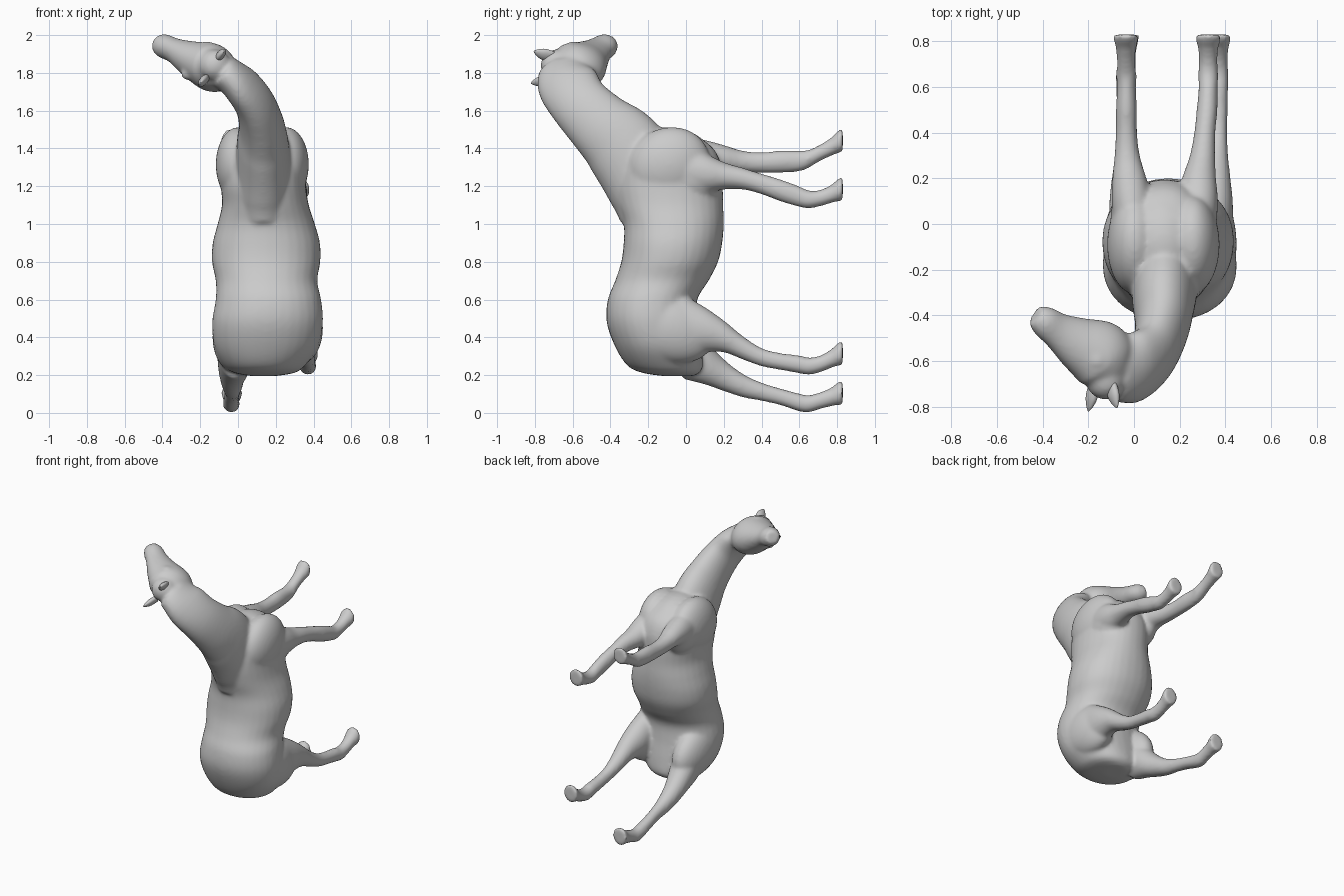
import bpy, bmesh, math
from mathutils import Vector, Matrix

X, Y, Z = Vector((1, 0, 0)), Vector((0, 1, 0)), Vector((0, 0, 1))
SIDES, STEPS = 32, 5


def catmull(rows):
    """Smoothly resample a list of equally long number rows."""
    rows = [Vector(r) for r in rows]
    out = []
    for i in range(len(rows) - 1):
        a, b = rows[max(i - 1, 0)], rows[i]
        c, d = rows[i + 1], rows[min(i + 2, len(rows) - 1)]
        for s in range(STEPS):
            t = s / STEPS
            out.append(0.5 * (2 * b + (c - a) * t + (2 * a - 5 * b + 4 * c - d) * t * t
                              + (3 * b - a - 3 * c + d) * t ** 3))
    return out + [rows[-1]]


def loft(bm, rows, side, axis=None, power=2.0):
    """Skin oval rings; each row is x, y, z, half width, half depth."""
    pts = catmull(rows)
    rings = []
    for i, p in enumerate(pts):
        c = Vector(p[:3])
        t = axis or (Vector(pts[min(i + 1, len(pts) - 1)][:3]) - Vector(pts[max(i - 1, 0)][:3])).normalized()
        depth = t.cross(side).normalized()
        wide = depth.cross(t).normalized()
        ring = []
        for k in range(SIDES):
            a = 2 * math.pi * k / SIDES
            u, v = math.cos(a), math.sin(a)
            u = math.copysign(abs(u) ** (2 / power), u)
            v = math.copysign(abs(v) ** (2 / power), v)
            ring.append(bm.verts.new(c + wide * u * p[3] + depth * v * p[4]))
        rings.append(ring)
    faces = [bm.faces.new((r[k], r[(k + 1) % SIDES], q[(k + 1) % SIDES], q[k]))
             for r, q in zip(rings, rings[1:]) for k in range(SIDES)]
    faces += [bm.faces.new(rings[0][::-1]), bm.faces.new(rings[-1])]
    bmesh.ops.recalc_face_normals(bm, faces=faces)


def blob(bm, centre, radii, tilt=0.0):
    """Muscle mass: an ellipsoid, tilted about x."""
    m = Matrix.Translation(centre) @ Matrix.Rotation(tilt, 4, 'X') @ Matrix.Diagonal((*radii, 1))
    bmesh.ops.create_uvsphere(bm, u_segments=32, v_segments=20, radius=1, matrix=m)


def finish(bm, name, voxel=None):
    me = bpy.data.meshes.new(name)
    bm.to_mesh(me)
    bm.free()
    ob = bpy.data.objects.new(name, me)
    bpy.context.collection.objects.link(ob)
    for f in me.polygons:
        f.use_smooth = True
    if voxel:
        r = ob.modifiers.new("fuse", 'REMESH')
        r.mode, r.voxel_size, r.use_smooth_shade = 'VOXEL', voxel, True
        s = ob.modifiers.new("soften", 'SMOOTH')
        s.factor, s.iterations = 0.5, 12
    return ob


bm = bmesh.new()

# torso: z, x range, y range
torso = [(.195, .07, .2, -.12, .04), (.212, -.02, .3, -.23, .07), (.25, -.075, .355, -.31, .09),
         (.35, -.125, .425, -.375, .08),
         (.48, -.137, .45, -.42, .06), (.6, -.118, .44, -.414, .06), (.7, -.118, .42, -.375, .12),
         (.8, -.138, .436, -.343, .17), (.9, -.134, .434, -.33, .192), (1.0, -.108, .407, -.33, .2),
         (1.1, -.085, .375, -.36, .197), (1.2, -.09, .36, -.38, .195), (1.3, -.085, .355, -.37, .19),
         (1.4, -.055, .325, -.34, .145), (1.48, .0, .27, -.29, .04)]
loft(bm, [((a + b) / 2, (c + d) / 2, z, (b - a) / 2, (d - c) / 2) for z, a, b, c, d in torso],
     X, Z, 2.15)

# shoulders, breast and thighs
for x in (0.002, 0.255):
    blob(bm, (x, -.09, 1.315), (.12, .22, .195), .35)
    blob(bm, (x, .03, 1.3 - x * .2), (.105, .16, .13), -.2)
blob(bm, (.13, -.07, 1.31), (.19, .24, .2), -.25)
blob(bm, (.335, -.09, .45), (.115, .25, .18), -.35)
blob(bm, (-.02, -.09, .4), (.115, .24, .175), -.35)

# neck
loft(bm, [(.135, -.16, 1.04, .14, .19), (.135, -.185, 1.16, .15, .215), (.135, -.245, 1.29, .148, .222),
          (.13, -.345, 1.425, .137, .21), (.122, -.457, 1.528, .118, .178), (.085, -.565, 1.64, .102, .16),
          (.01, -.625, 1.74, .095, .163), (-.08, -.64, 1.81, .09, .14)], X)

# head
LAT = Vector((.58, 0, .82))
loft(bm, [(-.06, -.67, 1.805, .075, .09), (-.1, -.63, 1.815, .11, .13), (-.15, -.575, 1.833, .126, .155),
          (-.25, -.52, 1.875, .096, .118), (-.335, -.467, 1.918, .066, .082),
          (-.395, -.425, 1.943, .064, .069), (-.432, -.4, 1.96, .044, .047)], LAT)
blob(bm, (-.125, -.685, 1.84), (.085, .085, .085))
for s in (1, -1):
    blob(bm, Vector((-.215, -.6, 1.865)) + LAT * s * .09, (.034, .034, .03))

# legs: shared radii along y, one centre line (x, z) per leg
STATIONS = (-.02, .1, .2, .3, .4, .5, .6, .65, .71, .77, .8, .83)
FRONT = ((.09, .13), (.088, .105), (.075, .073), (.056, .058), (.047, .055), (.046, .059),
         (.042, .055), (.045, .048), (.041, .044), (.045, .049), (.053, .058), (.056, .065))
HIND = ((.1, .17), (.088, .12), (.068, .085), (.053, .063), (.041, .049), (.041, .045),
        (.043, .048), (.045, .046), (.041, .045), (.045, .05), (.053, .06), (.056, .065))
LEGS = [
    (FRONT, (.27, .28, .285, .3, .31, .32, .325, .325, .325, .325, .325, .325),
     (1.29, 1.27, 1.255, 1.24, 1.212, 1.178, 1.145, 1.13, 1.137, 1.16, 1.177, 1.187)),
    (FRONT, (.0, -.01, -.02, -.03, -.033, -.033, -.033, -.033, -.035, -.035, -.035, -.035),
     (1.33, 1.34, 1.345, 1.33, 1.325, 1.33, 1.333, 1.345, 1.377, 1.41, 1.432, 1.445)),
    (HIND, (.335, .345, .355, .36, .368, .37, .37, .37, .37, .37, .37, .37),
     (.46, .44, .405, .345, .295, .272, .257, .247, .259, .288, .308, .318)),
    (HIND, (-.01, -.02, -.03, -.03, -.03, -.035, -.035, -.035, -.033, -.033, -.033, -.033),
     (.35, .27, .2, .145, .112, .085, .055, .048, .065, .085, .1, .107)),
]
for radii, xs, zs in LEGS:
    loft(bm, [(x, y, z, w, h) for y, x, z, (w, h) in zip(STATIONS, xs, zs, radii)], X, Y)

finish(bm, "horse_body", .011)

# ears, laid back
for name, root, tip in (("right_ear", (-.1, -.71, 1.885), (-.075, -.805, 1.915)),
                        ("left_ear", (-.175, -.71, 1.765), (-.2, -.82, 1.745))):
    bm = bmesh.new()
    a, b = Vector(root), Vector(tip)
    loft(bm, [(*a.lerp(b, t), w, w * .6) for t, w in ((0, .034), (.45, .034), (.8, .02), (1, .004))], LAT)
    finish(bm, name)
